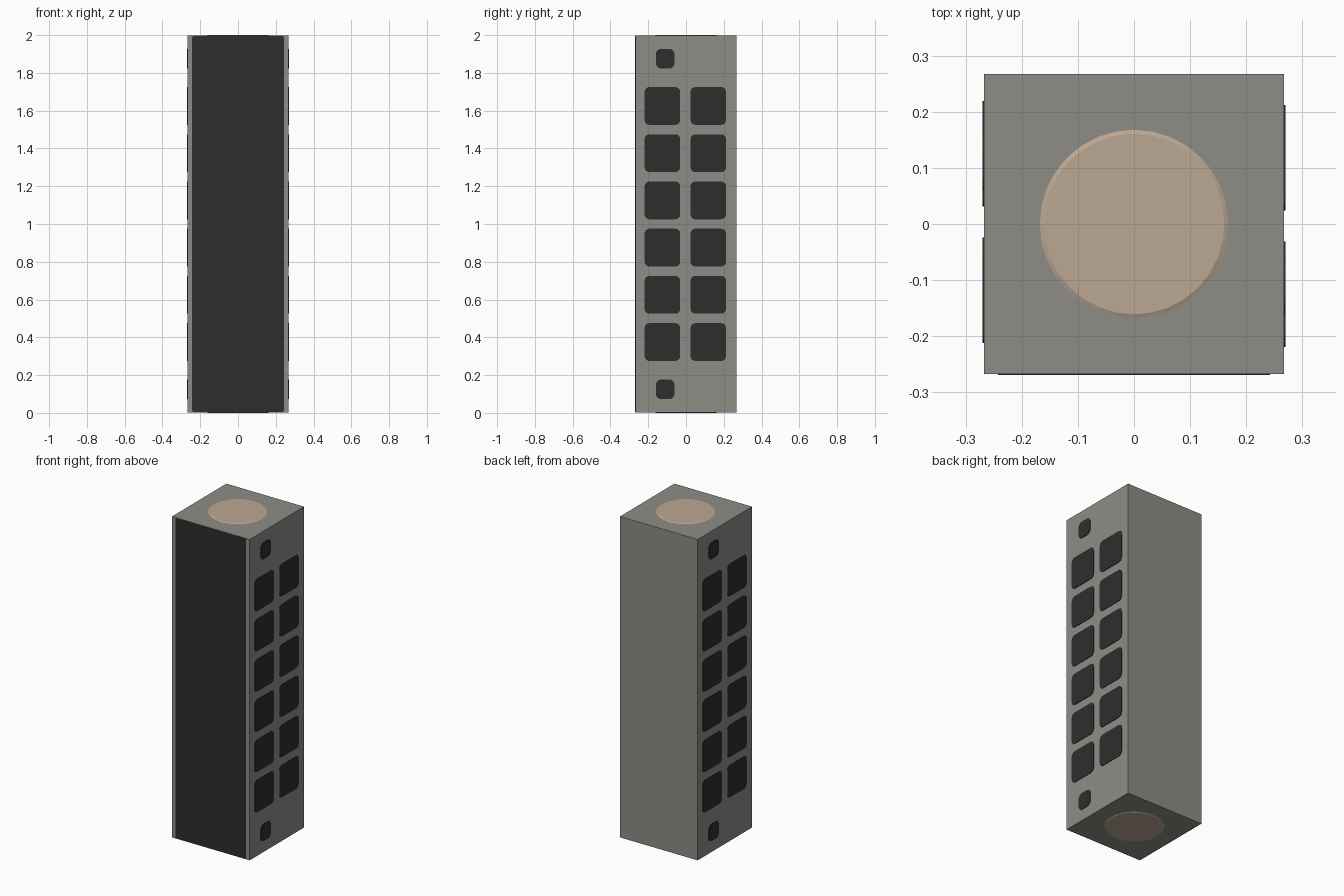
import bpy
import bmesh
from math import pi
from mathutils import Matrix

cube = bpy.data.objects.get("Cube")
if cube:
    bpy.data.objects.remove(cube, do_unlink=True)


def material(name, color):
    m = bpy.data.materials.new(name)
    m.use_nodes = True
    m.diffuse_color = (*color, 1)
    m.node_tree.nodes["Principled BSDF"].inputs["Base Color"].default_value = (*color, 1)
    return m


GREY = material("warm grey", (0.27, 0.265, 0.24))
BLACK = material("black", (0.027, 0.027, 0.027))
TAN = material("tan", (0.50, 0.39, 0.29))

HALF = 0.267    # half width of the body
PROUD = 0.003   # how far plates stand out


def finish(name, bm, mat):
    mesh = bpy.data.meshes.new(name)
    bm.to_mesh(mesh)
    bm.free()
    mesh.materials.append(mat)
    obj = bpy.data.objects.new(name, mesh)
    bpy.context.collection.objects.link(obj)
    return obj


def block(name, size, center, mat, round_axis=None, radius=0):
    """Box, optionally with the edges along one axis rounded."""
    bm = bmesh.new()
    bmesh.ops.create_cube(bm, size=1, matrix=Matrix.Translation(center) @ Matrix.Diagonal((*size, 1)))
    if round_axis is not None:
        edges = [e for e in bm.edges
                 if abs((e.verts[0].co - e.verts[1].co)[round_axis]) > 1e-5]
        bmesh.ops.bevel(bm, geom=edges, offset=radius, segments=4, profile=0.5, affect='EDGES')
    return finish(name, bm, mat)


# Body and front panel
block("body", (2 * HALF, 2 * HALF, 2 - 2 * PROUD), (0, 0, 1), GREY)
block("front_panel", (0.485, 0.004, 1.988), (0, -HALF, 1), BLACK, 1, 0.008)

# Side windows: two columns of six, plus a small one at each end
for side, label in ((1, "left"), (-1, "right")):
    x = side * HALF
    for col, y in enumerate((-0.125, 0.118)):
        for row in range(6):
            block(f"{label}_window_{col}_{row}", (2 * PROUD, 0.188, 0.2),
                  (x, side * y, 0.375 + 0.25 * row), BLACK, 0, 0.025)
    for end, z in (("lower", 0.125), ("upper", 1.875)):
        block(f"{label}_{end}_small_window", (2 * PROUD, 0.1, 0.105),
              (x, side * -0.11, z), BLACK, 0, 0.03)

# Shallow chamfered discs on the two ends
for name, z, turn in (("top_disc", 2 - PROUD, 0), ("bottom_disc", PROUD, pi)):
    bm = bmesh.new()
    place = Matrix.Translation((0, 0, z)) @ Matrix.Rotation(turn, 4, 'X')
    bmesh.ops.create_cone(bm, cap_ends=True, segments=32, radius1=0.168, radius2=0.161,
                          depth=PROUD, matrix=place @ Matrix.Translation((0, 0, PROUD / 2)))
    finish(name, bm, TAN)
